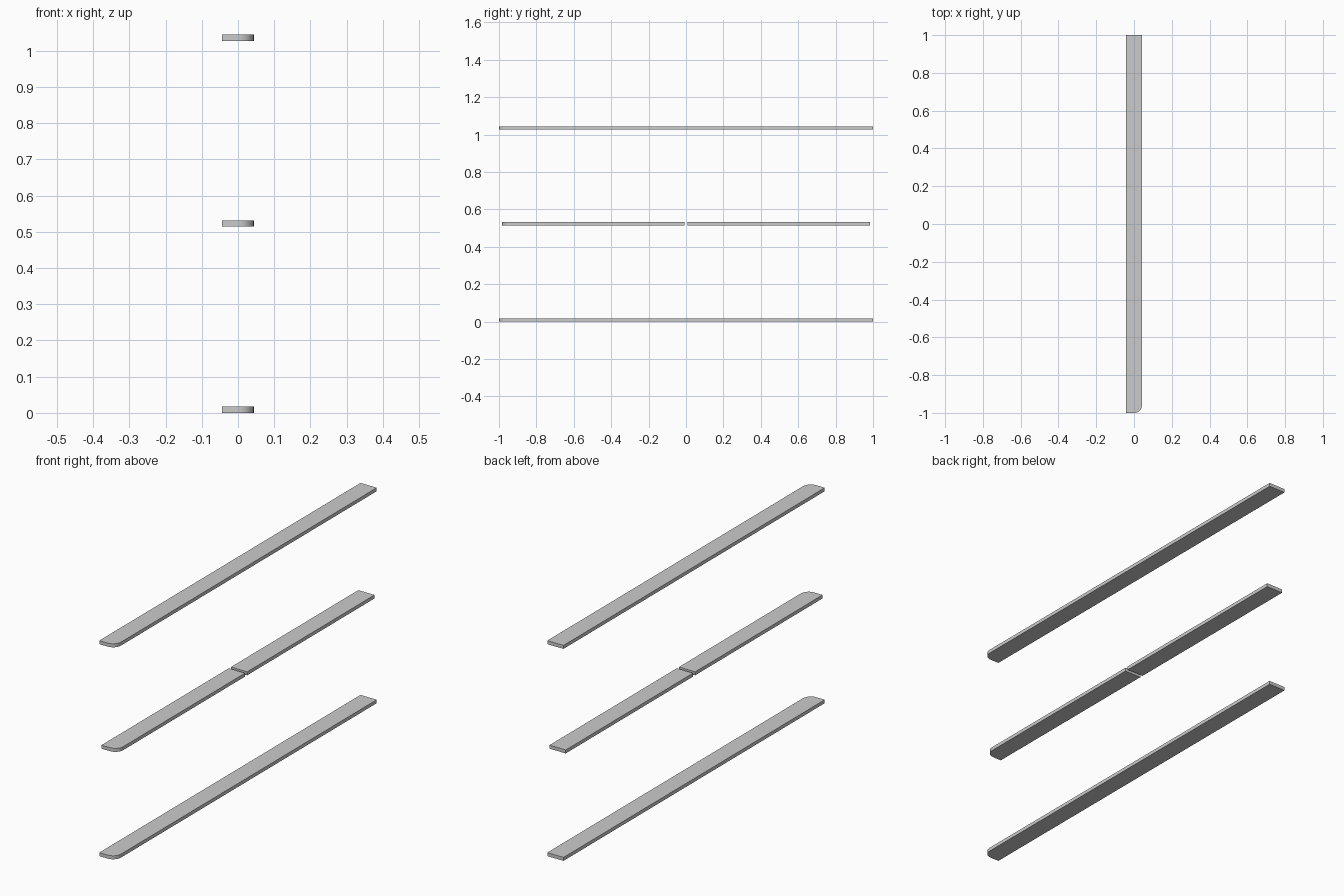
import bpy, bmesh, math

if "Cube" in bpy.data.objects:
    bpy.data.objects.remove(bpy.data.objects["Cube"])

HALF_W = 0.0435   # half depth of each board
T = 0.017         # board thickness
R = 0.042         # radius of the rounded front corner


def board(name, y0, y1, z, rounded=True):
    """Flat board along y, with an optional rounded corner at +x / front."""
    pts = [(HALF_W, y1), (-HALF_W, y1), (-HALF_W, y0)]
    if rounded:
        n = 16
        for i in range(n + 1):
            a = -math.pi / 2 + i / n * math.pi / 2
            pts.append((HALF_W - R + R * math.cos(a), y0 + R + R * math.sin(a)))
    else:
        pts.append((HALF_W, y0))
    bm = bmesh.new()
    face = bm.faces.new([bm.verts.new((x, y, z)) for x, y in pts])
    top = bmesh.ops.extrude_face_region(bm, geom=[face])["geom"]
    bmesh.ops.translate(bm, vec=(0, 0, T),
                        verts=[v for v in top if isinstance(v, bmesh.types.BMVert)])
    bmesh.ops.recalc_face_normals(bm, faces=bm.faces)
    mesh = bpy.data.meshes.new(name)
    bm.to_mesh(mesh)
    bm.free()
    obj = bpy.data.objects.new(name, mesh)
    bpy.context.collection.objects.link(obj)
    bpy.ops.object.select_all(action='DESELECT')
    obj.select_set(True)
    bpy.context.view_layer.objects.active = obj
    bpy.ops.object.shade_smooth_by_angle(angle=math.radians(30))


# Full-length boards
board("bottom_board", -1, 1, 0)
board("top_board", -1, 1, 1.027)

# Split middle shelf: only the front half has the rounded corner
board("middle_shelf_front", -0.983, -0.008, 0.514)
board("middle_shelf_back", 0.008, 0.983, 0.514, rounded=False)
